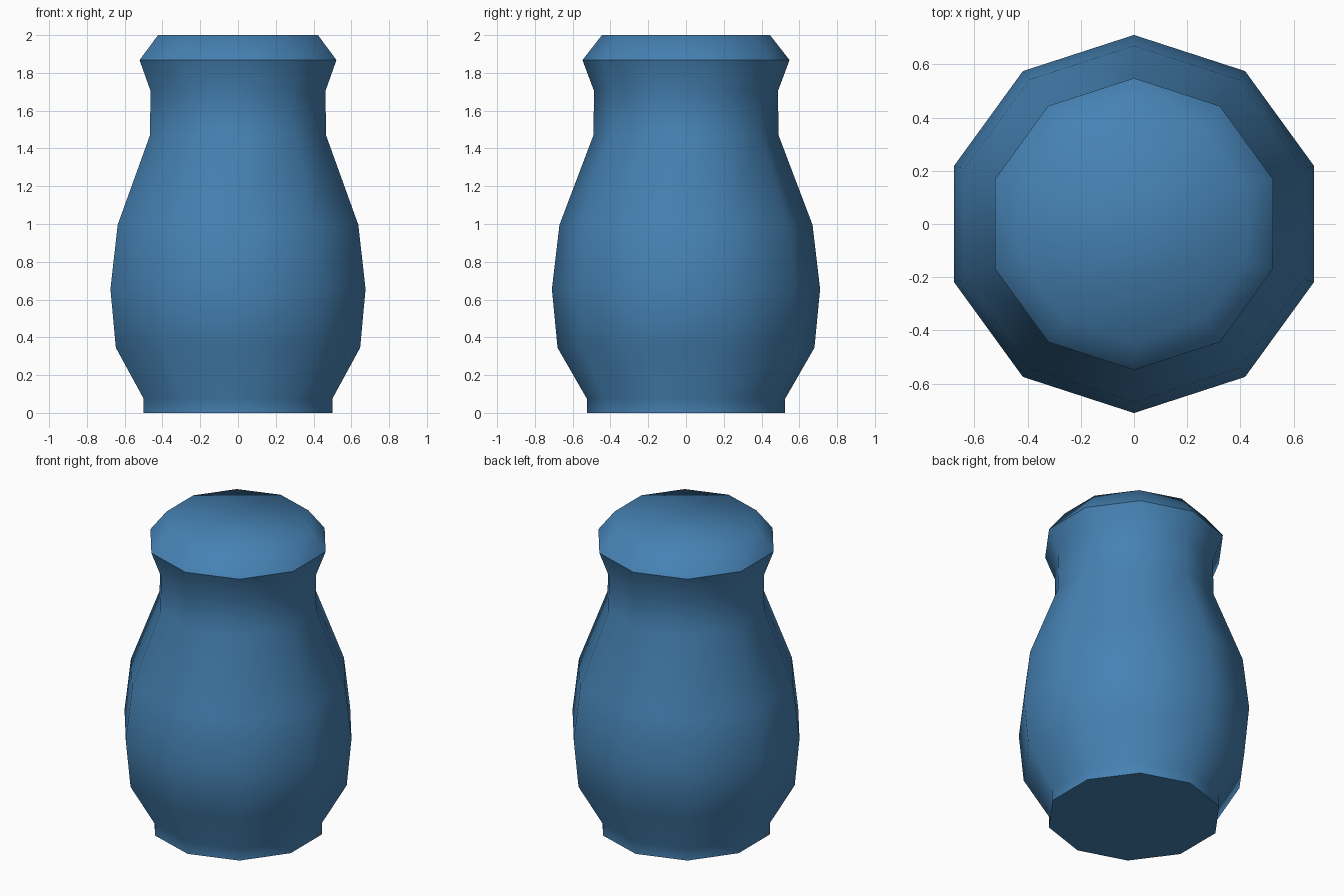
import bpy
import bmesh
from math import cos, sin, pi, radians

SIDES = 10

cube = bpy.data.objects.get("Cube")
if cube:
    bpy.data.objects.remove(cube, do_unlink=True)

blue = bpy.data.materials.new("steel blue")
blue.use_nodes = True
colour = (0.061, 0.223, 0.456, 1)
blue.diffuse_color = colour
blue.node_tree.nodes["Principled BSDF"].inputs["Base Color"].default_value = colour


def lathe(name, profile, cap_bottom=False, cap_top=False):
    """Sweep a (radius, height) profile into a ten-sided solid with a corner at the front."""
    bm = bmesh.new()
    rings = []
    for r, z in profile:
        angles = [2 * pi * i / SIDES - pi / 2 for i in range(SIDES)]
        rings.append([bm.verts.new((r * cos(a), r * sin(a), z)) for a in angles])
    for low, high in zip(rings, rings[1:]):
        for i in range(SIDES):
            j = (i + 1) % SIDES
            bm.faces.new((low[i], low[j], high[j], high[i]))
    if cap_bottom:
        bm.faces.new(rings[0][::-1])
    if cap_top:
        bm.faces.new(rings[-1])
    mesh = bpy.data.meshes.new(name)
    bm.to_mesh(mesh)
    bm.free()
    mesh.materials.append(blue)
    obj = bpy.data.objects.new(name, mesh)
    bpy.context.collection.objects.link(obj)
    bpy.ops.object.select_all(action="DESELECT")
    obj.select_set(True)
    bpy.context.view_layer.objects.active = obj
    bpy.ops.object.shade_smooth_by_angle(angle=radians(62))
    return obj


# Jar body: foot, belly, neck and flared rim
lathe("jar_body", [(0.525, 0), (0.525, 0.075), (0.68, 0.345), (0.71, 0.655),
                   (0.67, 0.995), (0.49, 1.47), (0.487, 1.705), (0.548, 1.868)],
      cap_bottom=True)

# Chamfered lid resting on the rim
lathe("jar_lid", [(0.548, 1.868), (0.445, 2)], cap_top=True)
